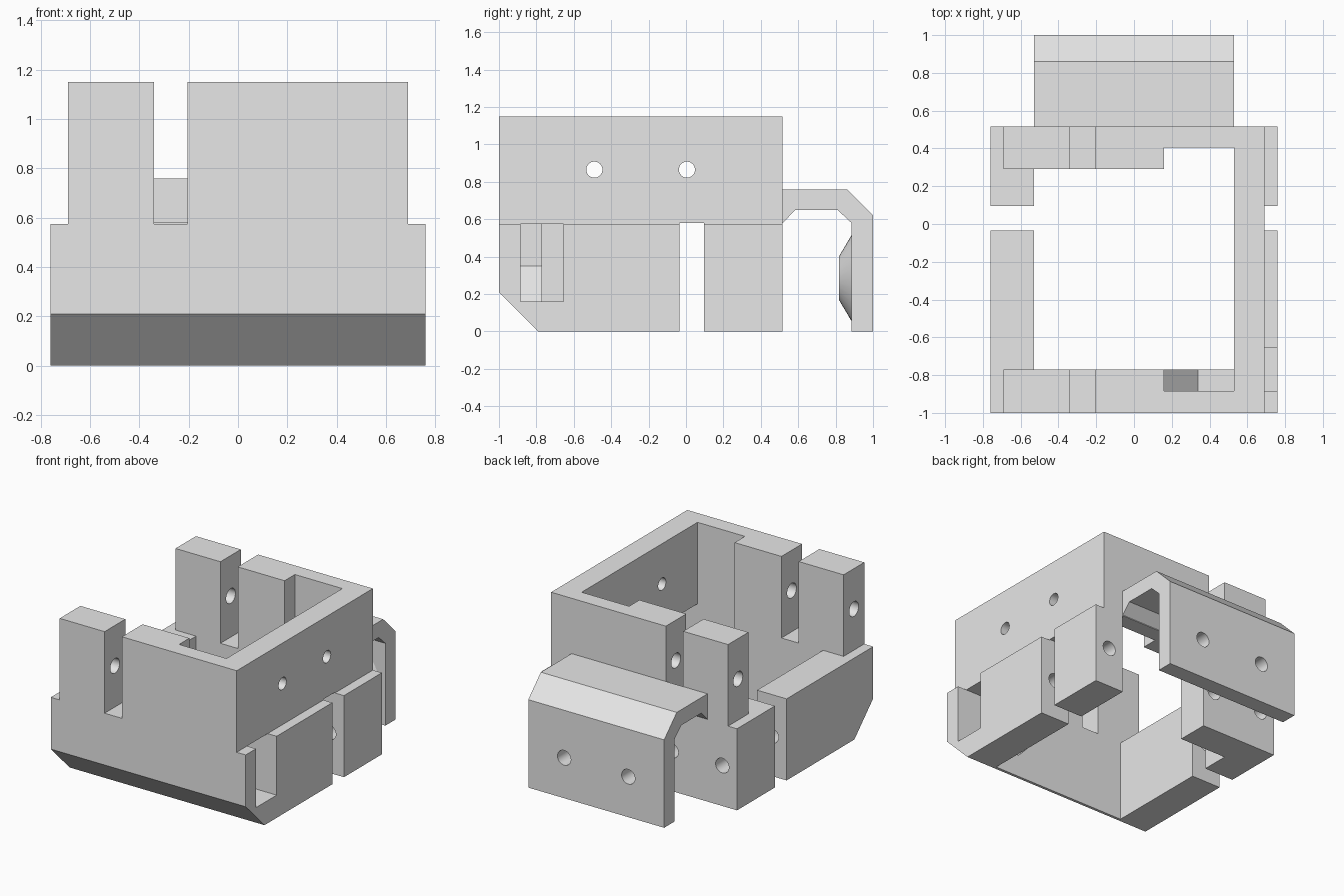
import bpy, bmesh, math
from mathutils import Vector

if "Cube" in bpy.data.objects:
    bpy.data.objects.remove(bpy.data.objects["Cube"])

grey = bpy.data.materials.new("light grey plastic")
grey.diffuse_color = (0.8, 0.8, 0.8, 1)
grey.use_nodes = True
grey.node_tree.nodes["Principled BSDF"].inputs["Base Color"].default_value = grey.diffuse_color


def make_object(name, bm):
    bmesh.ops.recalc_face_normals(bm, faces=bm.faces)
    mesh = bpy.data.meshes.new(name)
    bm.to_mesh(mesh)
    bm.free()
    mesh.materials.append(grey)
    obj = bpy.data.objects.new(name, mesh)
    bpy.context.collection.objects.link(obj)
    return obj


def prism(name, points, shift):
    """Extrude a closed 3D outline along a vector."""
    bm = bmesh.new()
    face = bm.faces.new([bm.verts.new(p) for p in points])
    new = bmesh.ops.extrude_face_region(bm, geom=[face])["geom"]
    verts = [v for v in new if isinstance(v, bmesh.types.BMVert)]
    bmesh.ops.translate(bm, verts=verts, vec=Vector(shift))
    return make_object(name, bm)


def box(x0, x1, y0, y1, z0, z1):
    return prism("cutter", [(x0, y0, z0), (x1, y0, z0), (x1, y1, z0), (x0, y1, z0)],
                 (0, 0, z1 - z0))


def round_bar(start, end, r1, r2=None, name="cutter"):
    """Cylinder or cone between two points."""
    a, b = Vector(start), Vector(end)
    bm = bmesh.new()
    bmesh.ops.create_cone(bm, cap_ends=True, segments=32, radius1=r1,
                          radius2=r1 if r2 is None else r2, depth=(b - a).length)
    bm.transform((b - a).to_track_quat('Z', 'Y').to_matrix().to_4x4())
    bmesh.ops.translate(bm, verts=bm.verts, vec=(a + b) / 2)
    return make_object(name, bm)


def combine(target, tool, operation='DIFFERENCE'):
    mod = target.modifiers.new("cut", 'BOOLEAN')
    mod.operation = operation
    mod.solver = 'EXACT'
    mod.object = tool
    bpy.context.view_layer.objects.active = target
    bpy.ops.object.modifier_apply(modifier=mod.name)
    bpy.data.objects.remove(tool)


def finish(obj):
    bpy.ops.object.select_all(action='DESELECT')
    obj.select_set(True)
    bpy.context.view_layer.objects.active = obj
    bpy.ops.object.shade_smooth_by_angle(angle=math.radians(25))


LEDGE = 0.575      # height where the housing narrows
HOLE_Z = 0.285     # height of the lower screw holes

# Housing: side profile with the chamfered lower front edge
side = [(-1, 0.21), (-0.79, 0), (0.517, 0), (0.517, 1.15), (-1, 1.15)]
housing = prism("housing", [(-0.76, y, z) for y, z in side], (1.52, 0, 0))

cuts = [
    box(-0.53, 0.53, -0.77, 0.29, -1, 2),            # main opening
    box(-1, -0.5, -0.77, 0.29, LEDGE, 2),            # open upper left side
    box(-0.34, -0.205, -2, 2, LEDGE, 2),             # slots beside the posts
    box(-2, 2, -0.035, 0.095, -1, LEDGE + 0.005),    # lower side gaps
    box(0.16, 0.53, 0.2, 0.405, -1, 2),              # rear pocket
    box(-0.16, 0.53, 0.2, 1, -1, LEDGE),             # lower rear doorway
    box(0.5, 1, -0.885, -0.655, 0.16, LEDGE),        # side exit
    box(0.69, 1, -2, 2, LEDGE, 2),                   # right ledge
    box(-1, -0.69, -2, 2, LEDGE, 2),                 # left ledge
]
# Front pocket with a ramp leading down to the side exit
ramp = [(0.34, 0.16), (0.53, 0.16), (0.53, 1.3), (0.16, 1.3), (0.16, 0.35)]
cuts.append(prism("cutter", [(x, -0.885, z) for x, z in ramp], (0, 0.2, 0)))

# Screw holes
for y in (-0.49, 0.005):                             # upper right wall
    cuts.append(round_bar((0.4, y, 0.865), (0.9, y, 0.865), 0.043))
for y in (-0.885, 0.405):                            # through the left posts
    cuts.append(round_bar((-0.9, y, 0.865), (0.0, y, 0.865), 0.052))
for x in (-0.645, 0.645):                            # along the lower side walls
    cuts.append(round_bar((x, -0.5, HOLE_Z), (x, 0.8, HOLE_Z), 0.052))
cuts.append(round_bar((-0.25, 0.2, HOLE_Z), (-0.25, 0.8, HOLE_Z), 0.052))

for cutter in cuts:
    combine(housing, cutter)
finish(housing)

# Hooked bracket on the back
hook = [(0.517, 0.76), (0.86, 0.76), (1, 0.62), (1, 0), (0.885, 0), (0.885, 0.58),
        (0.81, 0.65), (0.585, 0.65), (0.517, 0.58)]
bracket = prism("rear_bracket", [(-0.53, y, z) for y, z in hook], (1.06, 0, 0))
for x in (-0.25, 0.25):
    # Conical boss on the inner face, with a hole through it
    combine(bracket, round_bar((x, 0.9, HOLE_Z), (x, 0.817, HOLE_Z), 0.255, 0.115,
                               "boss"), 'UNION')
for x in (-0.25, 0.25):
    combine(bracket, round_bar((x, 0.7, HOLE_Z), (x, 1.2, HOLE_Z), 0.052))
finish(bracket)
